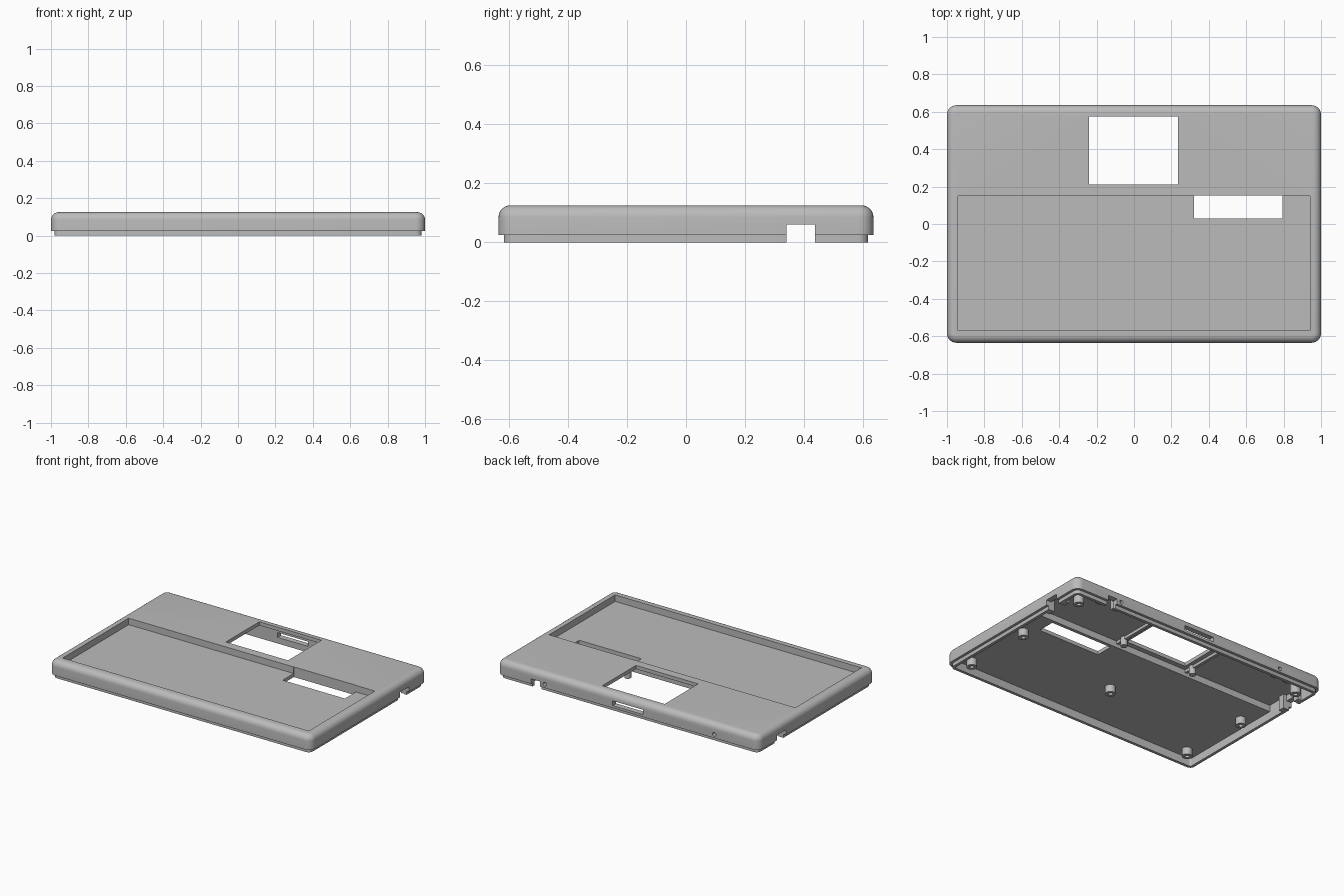
import bpy, bmesh
from math import sin, cos, pi

if "Cube" in bpy.data.objects:
    bpy.data.objects.remove(bpy.data.objects["Cube"], do_unlink=True)

grey = bpy.data.materials.new("light_grey_plastic")
grey.use_nodes = True
grey.diffuse_color = (0.5, 0.5, 0.5, 1)
grey.node_tree.nodes["Principled BSDF"].inputs["Base Color"].default_value = (0.5, 0.5, 0.5, 1)

HX, HY, TOP = 1.0, 0.635, 0.125
ROUND = 0.04


def finish(name, bm):
    bmesh.ops.recalc_face_normals(bm, faces=bm.faces)
    mesh = bpy.data.meshes.new(name)
    bm.to_mesh(mesh)
    bm.free()
    mesh.materials.append(grey)
    ob = bpy.data.objects.new(name, mesh)
    bpy.context.collection.objects.link(ob)
    return ob


def ring(bm, inset, z, steps=6):
    """Rounded rectangle loop of vertices, inset from the outer outline."""
    r = max(0.05 - inset, 0.012)
    cx, cy = HX - inset - r, HY - inset - r
    verts = []
    for k, (sx, sy) in enumerate([(1, 1), (-1, 1), (-1, -1), (1, -1)]):
        for i in range(steps + 1):
            a = (k + i / steps) * pi / 2
            verts.append(bm.verts.new((sx * cx + r * cos(a), sy * cy + r * sin(a), z)))
    return verts


def loft(name, profile):
    bm = bmesh.new()
    rings = [ring(bm, d, z) for d, z in profile]
    for a, b in zip(rings, rings[1:]):
        for i in range(len(a)):
            j = (i + 1) % len(a)
            bm.faces.new((a[i], a[j], b[j], b[i]))
    bm.faces.new(rings[0])
    bm.faces.new(rings[-1])
    return finish(name, bm)


def box(name, x, y, z):
    bm = bmesh.new()
    bmesh.ops.create_cube(bm, size=1)
    for v in bm.verts:
        for i, (lo, hi) in enumerate((x, y, z)):
            v.co[i] = lo if v.co[i] < 0 else hi
    return finish(name, bm)


def cylinder(name, x, y, z0, z1, r, sides=20):
    bm = bmesh.new()
    bmesh.ops.create_cone(bm, cap_ends=True, segments=sides, radius1=r, radius2=r, depth=z1 - z0)
    bmesh.ops.translate(bm, verts=bm.verts, vec=(x, y, (z0 + z1) / 2))
    return finish(name, bm)


def combine(target, tool, operation="DIFFERENCE"):
    mod = target.modifiers.new("combine", "BOOLEAN")
    mod.operation = operation
    mod.solver = "EXACT"
    mod.object = tool
    bpy.context.view_layer.objects.active = target
    bpy.ops.object.modifier_apply(modifier=mod.name)
    bpy.data.objects.remove(tool, do_unlink=True)


def smooth(ob):
    bpy.ops.object.select_all(action="DESELECT")
    ob.select_set(True)
    bpy.context.view_layer.objects.active = ob
    bpy.ops.object.shade_smooth_by_angle(angle=0.6)


# Outer shell: stepped lip, straight wall, rounded upper edge
arc = [(ROUND * (1 - cos(i * pi / 12)), TOP - ROUND + ROUND * sin(i * pi / 12)) for i in range(7)]
shell = loft("case_shell", [(0.018, 0), (0.018, 0.025), (0, 0.025)] + arc)
combine(shell, loft("cavity", [(0.038, -0.05), (0.038, 0.1)]))

# Sunken tray in the front half of the lid
combine(shell, box("tray", (-0.97, 0.97), (-0.61, 0.175), (0.055, 0.115)), "UNION")
combine(shell, box("tray_recess", (-0.94, 0.94), (-0.57, 0.15), (0.08, 0.3)))

# Window frame ribs under the lid
for s in (-1, 1):
    combine(shell, box("window_rib", (s * 0.28 - 0.01, s * 0.28 + 0.01), (0.165, 0.53), (0.08, 0.11)), "UNION")

# Blocks beside the cable notches on both sides and at the back
for s in (-1, 1):
    for y in ((0.295, 0.34), (0.44, 0.48)):
        x = sorted((s * 0.935, s * 0.975))
        combine(shell, box("side_guard", x, y, (0.001, 0.11)), "UNION")
for x in ((0.62, 0.66), (0.75, 0.79), (-0.68, -0.64), (-0.78, -0.74)):
    combine(shell, box("back_guard", x, (0.56, 0.61), (0.02, 0.11)), "UNION")

# Openings: square window, narrow window, cable notches, rear slot
openings = [
    ((-0.24, 0.235), (0.21, 0.575), (0.03, 0.3)),
    ((0.32, 0.795), (0.03, 0.152), (-0.1, 0.3)),
    ((-1.2, -0.9), (0.34, 0.437), (-0.1, 0.06)),
    ((0.9, 1.2), (0.34, 0.437), (-0.1, 0.06)),
    ((0.67, 0.74), (0.5, 0.8), (-0.1, 0.06)),
    ((-0.115, 0.115), (0.58, 0.8), (0.042, 0.075)),
]
for x, y, z in openings:
    combine(shell, box("opening", x, y, z))

# Small round screw holes in the back wall
for x in (0.79, 0.635, -0.66):
    bm = bmesh.new()
    bmesh.ops.create_cone(bm, cap_ends=True, segments=16, radius1=0.013, radius2=0.013, depth=0.2)
    for v in bm.verts:
        v.co = (v.co.x + x, v.co.z + 0.68, v.co.y + 0.05)
    combine(shell, finish("screw_hole", bm))
smooth(shell)

# Hollow screw posts hanging under the lid
posts = [(0.87, -0.04), (0.88, -0.53), (0.87, 0.5), (0, -0.23),
         (-0.88, -0.01), (-0.87, -0.52), (-0.89, 0.51)]
for i, (x, y) in enumerate(posts):
    roof = 0.105 if y > 0.2 else 0.06
    post = cylinder(f"screw_post_{i + 1}", x, y, 0.005, roof, 0.033)
    combine(post, cylinder("bore", x, y, -0.1, 0.045, 0.014))
    smooth(post)

# Short pins beside the square window
for s in (-1, 1):
    smooth(cylinder("window_pin", s * 0.28, 0.235, 0.04, 0.105, 0.022))
